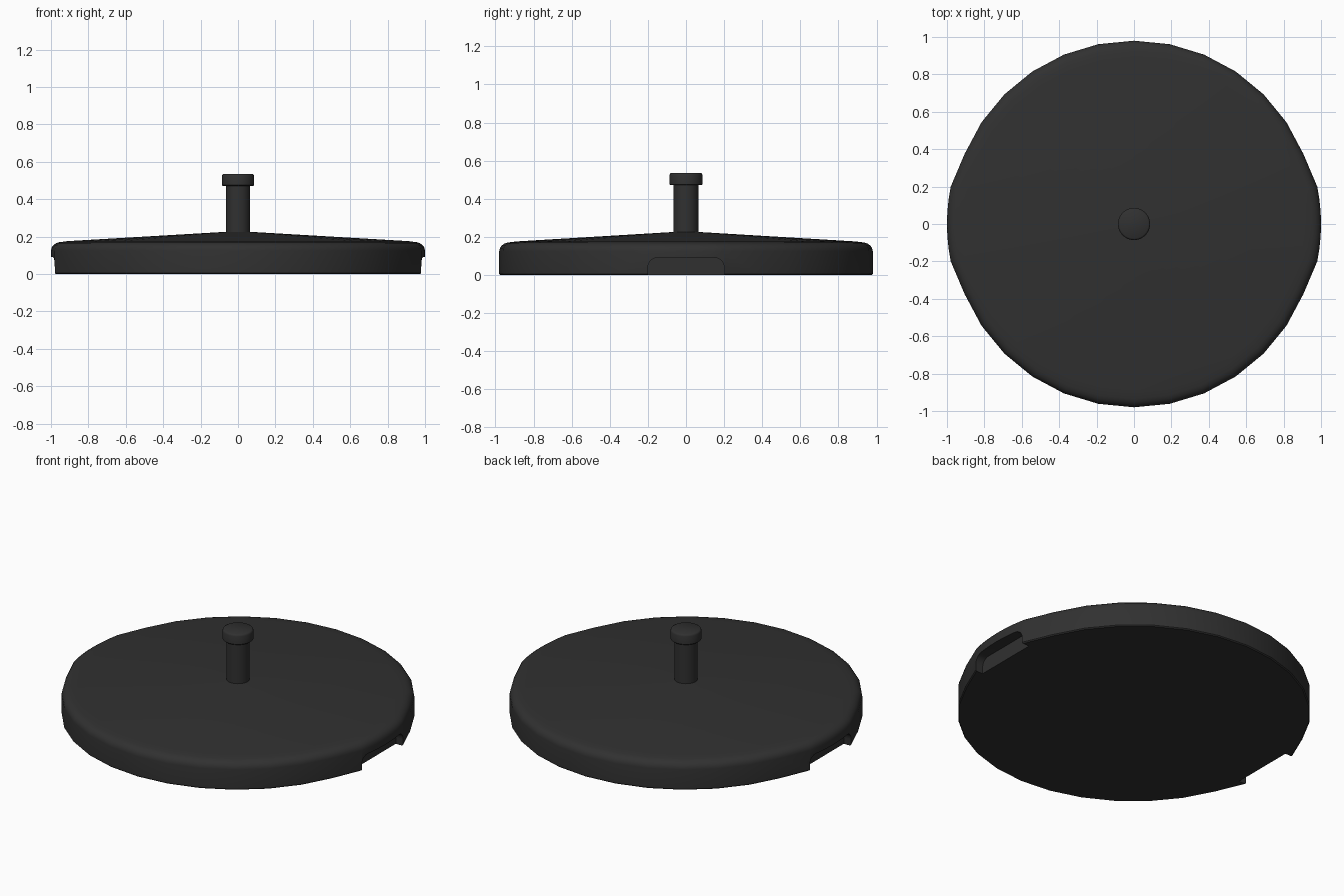
import bpy, bmesh, math
from math import radians, cos, sin

if "Cube" in bpy.data.objects:
    bpy.data.objects.remove(bpy.data.objects["Cube"])

mat = bpy.data.materials.new("black_plastic")
mat.diffuse_color = (0.03, 0.03, 0.03, 1)
mat.use_nodes = True
mat.node_tree.nodes["Principled BSDF"].inputs["Base Color"].default_value = mat.diffuse_color


def make_object(name, bm):
    bmesh.ops.recalc_face_normals(bm, faces=bm.faces)
    mesh = bpy.data.meshes.new(name)
    bm.to_mesh(mesh)
    bm.free()
    ob = bpy.data.objects.new(name, mesh)
    bpy.context.collection.objects.link(ob)
    return ob


def loft(name, profile, outline):
    """Stack scaled and capped copies of an outline; profile is (inset, z), outline is (radius, angle)."""
    bm = bmesh.new()
    rings = [[bm.verts.new(((r - d) * cos(a), (r - d) * sin(a), z)) for r, a in outline]
             for d, z in profile]
    n = len(outline)
    for lo, hi in zip(rings, rings[1:]):
        for i in range(n):
            j = (i + 1) % n
            bm.faces.new((lo[i], lo[j], hi[j], hi[i]))
    bm.faces.new(rings[0][::-1])
    bm.faces.new(rings[-1])
    return make_object(name, bm)


def finish(ob):
    ob.data.materials.clear()
    ob.data.materials.append(mat)
    bpy.ops.object.select_all(action='DESELECT')
    ob.select_set(True)
    bpy.context.view_layer.objects.active = ob
    bpy.ops.object.shade_smooth_by_angle(angle=radians(35))


# Disc outline: 32 sides, bulging slightly and finer at the two hand grips
outline = []
for side in (0, 180):
    outline += [(1.0, radians(side + a)) for a in (-11.5, -7.5, -3.75, 0, 3.75, 7.5, 11.5)]
    outline += [(0.98, radians(side + 11.25 * k)) for k in range(2, 15)]


# Weighted base: upright rim, rounded shoulder, shallow cone
def base_ring_profile():
    pts = [(0.006, 0), (0, 0.006), (0, 0.125)]
    pts += [(0.055 * (1 - cos(radians(t))), 0.125 + 0.046 * sin(radians(t))) for t in (20, 40, 60, 80)]
    return pts + [(0.09, 0.176)]


base = loft("base", base_ring_profile(), outline)
bm = bmesh.new()
bm.from_mesh(base.data)
top = max(bm.faces, key=lambda f: f.calc_center_median().z)
inner = bmesh.ops.inset_region(bm, faces=[top], thickness=0.001)
for v in top.verts:
    s = 0.06 / v.co.xy.length
    v.co = (v.co.x * s, v.co.y * s, 0.226)
bm.to_mesh(base.data)
bm.free()

# Hand grip recesses under the left and right edge
for side in (1, -1):
    section = [(-0.2, -0.05)]
    section += [(-0.15 - 0.05 * cos(radians(t)), 0.04 + 0.05 * sin(radians(t))) for t in range(0, 91, 18)]
    section += [(-y, z) for y, z in reversed(section)]
    bm = bmesh.new()
    face = bm.faces.new([bm.verts.new((side * 0.93, y, z)) for y, z in section])
    ext = bmesh.ops.extrude_face_region(bm, geom=[face], use_keep_orig=True)
    for v in ext["geom"]:
        if isinstance(v, bmesh.types.BMVert):
            v.co.x = side * 1.1
    cutter = make_object("grip_cutter", bm)
    cutter.hide_render = True
    mod = base.modifiers.new("grip", 'BOOLEAN')
    mod.operation = 'DIFFERENCE'
    mod.solver = 'EXACT'
    mod.object = cutter
    bpy.context.view_layer.objects.active = base
    bpy.ops.object.modifier_apply(modifier=mod.name)
    bpy.data.objects.remove(cutter)
finish(base)


# Pole socket and its cap
def circle(r, n=32):
    return [(r, 2 * math.pi * i / n) for i in range(n)]


finish(loft("pole_tube", [(0, 0.215), (0, 0.48)], circle(0.065)))
finish(loft("pole_cap", [(0.004, 0.472), (0, 0.476), (0, 0.525), (0.003, 0.532), (0.009, 0.536)],
            circle(0.086)))
